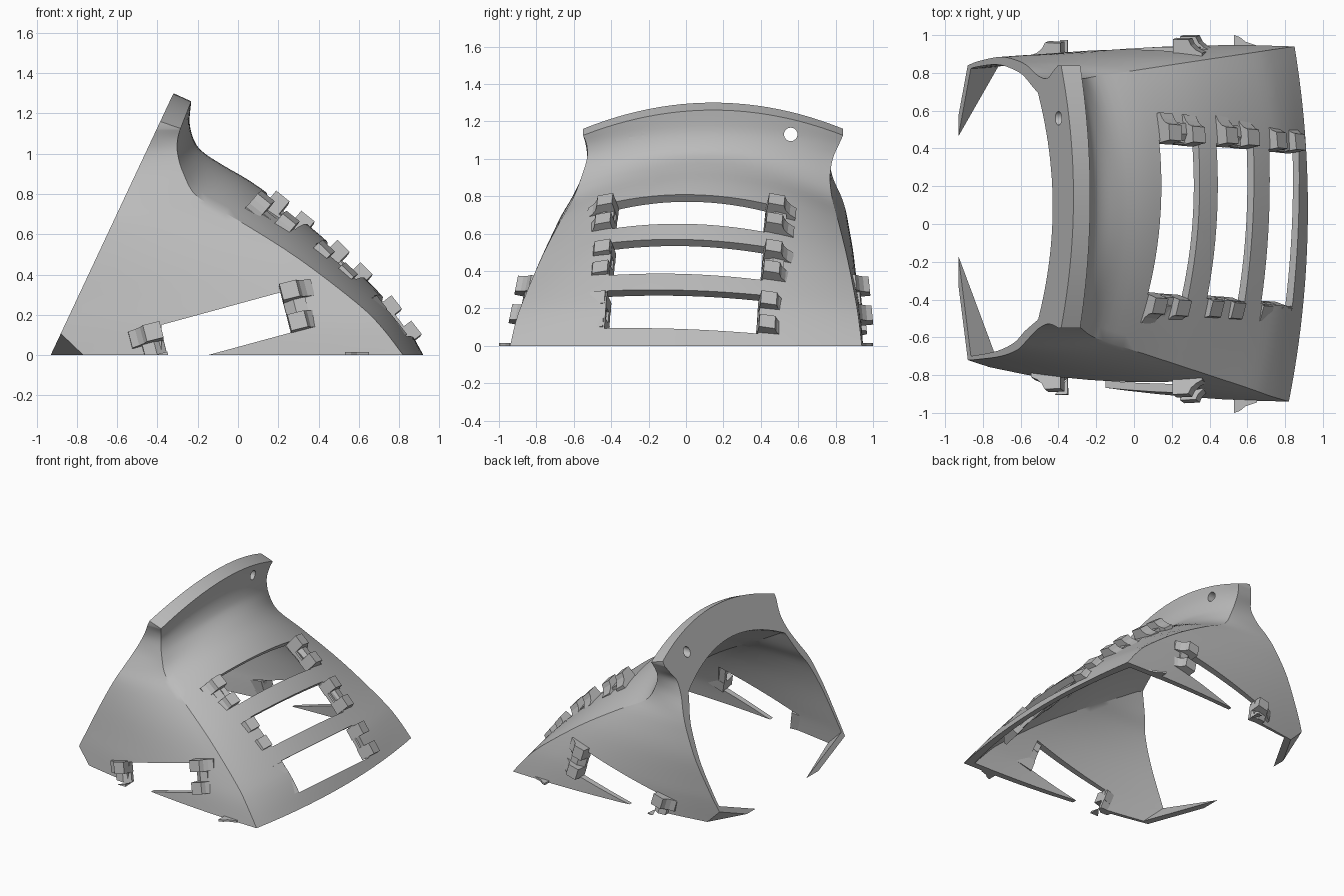
import bpy, bmesh, math
from mathutils import Vector, Matrix

cube = bpy.data.objects.get("Cube")
if cube:
    bpy.data.objects.remove(cube, do_unlink=True)

grey = bpy.data.materials.new("plain_grey")
grey.use_nodes = True
grey.diffuse_color = (0.5, 0.5, 0.5, 1)
grey.node_tree.nodes["Principled BSDF"].inputs["Base Color"].default_value = (0.5, 0.5, 0.5, 1)


def make_object(name, bm):
    bmesh.ops.recalc_face_normals(bm, faces=bm.faces)
    mesh = bpy.data.meshes.new(name)
    bm.to_mesh(mesh)
    bm.free()
    obj = bpy.data.objects.new(name, mesh)
    bpy.context.collection.objects.link(obj)
    mesh.materials.append(grey)
    return obj


def select_only(obj):
    bpy.ops.object.select_all(action='DESELECT')
    obj.select_set(True)
    bpy.context.view_layer.objects.active = obj


def cut_away(target, cutter):
    mod = target.modifiers.new("cut", 'BOOLEAN')
    mod.operation, mod.solver, mod.object = 'DIFFERENCE', 'EXACT', cutter
    select_only(target)
    bpy.ops.object.modifier_apply(modifier=mod.name)
    bpy.data.objects.remove(cutter, do_unlink=True)


def slice_off(bm, point, normal):
    """Remove everything on the normal's side of a plane and cap the cut."""
    geom = bm.verts[:] + bm.edges[:] + bm.faces[:]
    bmesh.ops.bisect_plane(bm, geom=geom, plane_co=point, plane_no=normal,
                           dist=1e-5, clear_outer=True)
    rim = [e for e in bm.edges if e.is_boundary]
    if rim:
        bmesh.ops.edgeloop_fill(bm, edges=rim)


def prism(points, depth, matrix, centred=True):
    """Extrude a flat outline along local z, then place it."""
    bm = bmesh.new()
    low = -depth / 2 if centred else 0
    face = bm.faces.new([bm.verts.new((x, y, low)) for x, y in points])
    ext = bmesh.ops.extrude_face_region(bm, geom=[face])
    bmesh.ops.translate(bm, vec=(0, 0, depth),
                        verts=[v for v in ext["geom"] if isinstance(v, bmesh.types.BMVert)])
    bm.transform(matrix)
    return bm


def frame(origin, x, y, z):
    return Matrix.Translation(origin) @ Matrix((x, y, z)).transposed().to_4x4()


# Body: stations from the front rim up to the collar
# (crease x, crease z, right y, left y, middle x, middle z, rear right y, rear left y)
STATIONS = [
    (.82, 0, -.94, .94, .92, 0, -.72, .815),
    (.72, .13, -.91, .925, .83, .155, -.72, .845),
    (.60, .25, -.867, .906, .72, .29, -.715, .865),
    (.30, .48, -.768, .86, .42, .585, -.70, .885),
    (0, .67, -.67, .813, .11, .83, -.665, .865),
    (-.20, .785, -.605, .782, -.07, .94, -.61, .835),
    (-.27, .90, -.56, .77, -.17, 1.005, -.555, .785),
    (-.30, 1.0, -.53, .785, -.215, 1.06, -.53, .77),
    (-.30, 1.07, -.53, .815, -.24, 1.15, -.535, .81),
    (-.285, 1.125, -.55, .84, -.232, 1.26, -.55, .84),
]
SIDE, ROOF = 10, 24


def rear_x(z):
    return -.93 + .469 * z


def spline(rows, steps=4):
    out = []
    for i in range(len(rows) - 1):
        a, b, c, d = (rows[max(0, min(len(rows) - 1, i + k))] for k in (-1, 0, 1, 2))
        for s in range(steps):
            t = s / steps
            out.append([q + .5 * t * (r - p + t * (2 * p - 5 * q + 4 * r - w + t * (3 * (q - r) + w - p)))
                        for p, q, r, w in zip(a, b, c, d)])
    return out + [list(rows[-1])]


def body_solid(rows, back):
    bm = bmesh.new()
    grid = []
    for xk, zk, yr, yl, xm, zm, cr, cl in rows:
        swell = .05 * max(0, 1 - zk / .9)
        lead = .03 * max(0, 1 - max(zk, 0) / .8)
        def side(y_rear, y_crease, x_crease, sign):
            x0 = rear_x(zk) + back
            return [(x0 + (x_crease - x0) * t, y_rear + (y_crease - y_rear) * t + sign * swell * 4 * t * (1 - t), zk)
                    for t in (i / SIDE for i in range(SIDE + 1))]
        right = side(cr, yr, xk, -1)
        left = side(cl, yl, xk + lead, 1)[::-1]
        roof = []
        for t in (i / ROOF for i in range(1, ROOF)):
            arch = 4 * t * (1 - t)
            roof.append((xk + lead * t + (xm - xk - lead / 2) * arch, yr + (yl - yr) * t, zk + (zm - zk) * arch))
        grid.append([bm.verts.new(p) for p in right + roof + left])
    for lo, hi in zip(grid, grid[1:]):
        for j in range(len(lo) - 1):
            bm.faces.new((lo[j], lo[j + 1], hi[j + 1], hi[j]))
    bm.faces.new(grid[0])
    bm.faces.new([r[0] for r in grid] + grid[-1][1:-1] + [r[-1] for r in reversed(grid)])
    bmesh.ops.remove_doubles(bm, verts=bm.verts, dist=1e-5)
    bmesh.ops.dissolve_degenerate(bm, edges=bm.edges, dist=1e-5)
    bmesh.ops.recalc_face_normals(bm, faces=bm.faces)
    return bm


def fold_corners(bm, inset):
    """Fold the two rear lower corners inward."""
    for pts in (((-.88, -.72, .107), (-.77, -.75, 0), (-.93, -.32, 0)),
                ((-.885, .815, .096), (-.77, .85, 0), (-.93, .57, 0))):
        a, b, c = map(Vector, pts)
        n = (b - a).cross(c - a).normalized()
        if n.x > 0:
            n = -n
        slice_off(bm, a - n * inset, n)


outer_rows = spline(STATIONS)
outer_rows.append([rear_x(1.16), 1.16, -.55, .84, rear_x(1.3), 1.3, -.55, .84])
outer = body_solid(outer_rows, 0)
fold_corners(outer, 0)
body = make_object("body_shell", outer)

# Hollow: same shape inset, without the collar flare
BACK = -.15
inset = (-.04, -.035, .045, -.045, -.035, -.035, .05, -.05)
inner_rows = [[a + b for a, b in zip(r, inset)] for r in STATIONS[:6]]
inner_rows[0] = [.84, -.1, -.91, .91, .95, -.1, -.67, .765]
inner_rows.append([-.47, .89, -.51, .70, -.38, 1.04, -.51, .70])
inner_rows = spline(inner_rows)
inner_rows.append([rear_x(.94) + BACK, .94, -.48, .66, rear_x(1.125) + BACK, 1.125, -.48, .66])
inner = body_solid(inner_rows, BACK)
fold_corners(inner, .04)
cut_away(body, make_object("hollow_cutter", inner))

# Side openings
opening = [(-.38, .15), (.26, .325), (.31, .125), (-.15, 0), (-.15, -.1), (-.38, -.1)]
across = frame((0, 0, 0), (1, 0, 0), (0, 0, 1), (0, -1, 0))
cut_away(body, make_object("side_cutter", prism(opening, 3, across)))

# Collar holes
for y in (-.27, .56):
    ring = [(.036 * math.cos(i * math.tau / 24), .036 * math.sin(i * math.tau / 24)) for i in range(24)]
    hole = frame((-.3, y, 1.13), (0, 1, 0), (0, 0, 1), (1, 0, 0))
    cut_away(body, make_object("hole_cutter", prism(ring, .6, hole)))


# Clip: two ramped blocks with a low saddle between them
def clip(name, origin, away, along, up):
    ramp = [(0, -.05), (0, .065), (.085, .065), (.10, .035), (.125, .012), (.16, -.005), (.16, -.03)]
    saddle = [(.0, -.045), (.0, -.02), (.05, .015), (.11, .01), (.11, -.04)]
    bm = bmesh.new()
    for shape, offset, depth in ((ramp, -.08, .085), (saddle, 0, .09), (ramp, .08, .085)):
        part = prism(shape, depth, frame(origin + along * offset, away, up, along))
        temp = bpy.data.meshes.new("temp")
        part.to_mesh(temp)
        part.free()
        bm.from_mesh(temp)
        bpy.data.meshes.remove(temp)
    if min(v.co.z for v in bm.verts) < 0:
        slice_off(bm, (0, 0, 0), (0, 0, -1))
    make_object(name, bm)


# Roof slots with a clip at each end
yaw = Matrix.Rotation(math.radians(-5), 3, 'Z')
across_roof = yaw @ Vector((0, 1, 0))
SLOTS = [((.14, .81), (.34, .65), .02), ((.44, .57), (.63, .385), .005), ((.71, .295), (.87, .09), -.02)]
for k, (top, low, mid_y) in enumerate(SLOTS):
    centre = Vector(((top[0] + low[0]) / 2, mid_y, (top[1] + low[1]) / 2))
    length = math.dist(top, low)
    down = yaw @ Vector((low[0] - top[0], 0, low[1] - top[1])).normalized()
    normal = down.cross(across_roof)
    if normal.z < 0:
        normal = -normal
    half = length / 2
    box = [(-half, -.2), (half, -.2), (half, .2), (-half, .2)]
    cut_away(body, make_object("slot_cutter", prism(box, .82, frame(centre, down, normal, across_roof))))
    for sign, label in ((1, "left"), (-1, "right")):
        tilt = Matrix.Rotation(math.radians(13), 3, normal.cross(across_roof * sign))
        away, up = tilt @ (across_roof * sign), tilt @ normal
        if away.dot(normal) > 0:
            tilt = tilt.inverted()
            away, up = tilt @ (across_roof * sign), tilt @ normal
        clip(f"roof_clip_{label}_{k + 1}", centre + across_roof * sign * .405 - normal * .05, away, down, up)

# Side clips at both ends of each side opening, and a small foot tab
for sign, label, lean, y_front, y_rear in ((1, "left", .1, .925, .905), (-1, "right", .2, .862, .83)):
    up = Vector((0, sign, lean)).normalized()
    along = Vector((.05, 0, -.2))
    along = (along - up * along.dot(up)).normalized()
    away = along.cross(up)
    away = away if away.x > 0 else -away
    clip(f"side_clip_front_{label}", Vector((.235, sign * y_front, .225)), away, along, up)
    clip(f"side_clip_rear_{label}", Vector((-.36, sign * y_rear, .04)), -away, along, up)
    tab = [(.53, .9), (.53, 1), (.56, .99), (.59, .965), (.65, .945), (.65, .9)]
    make_object(f"foot_tab_{label}", prism([(x, y * sign) for x, y in tab], .015, Matrix(), False))

# Smooth the curved body, keep edges crisp
select_only(body)
bpy.ops.object.shade_smooth_by_angle(angle=math.radians(28))
